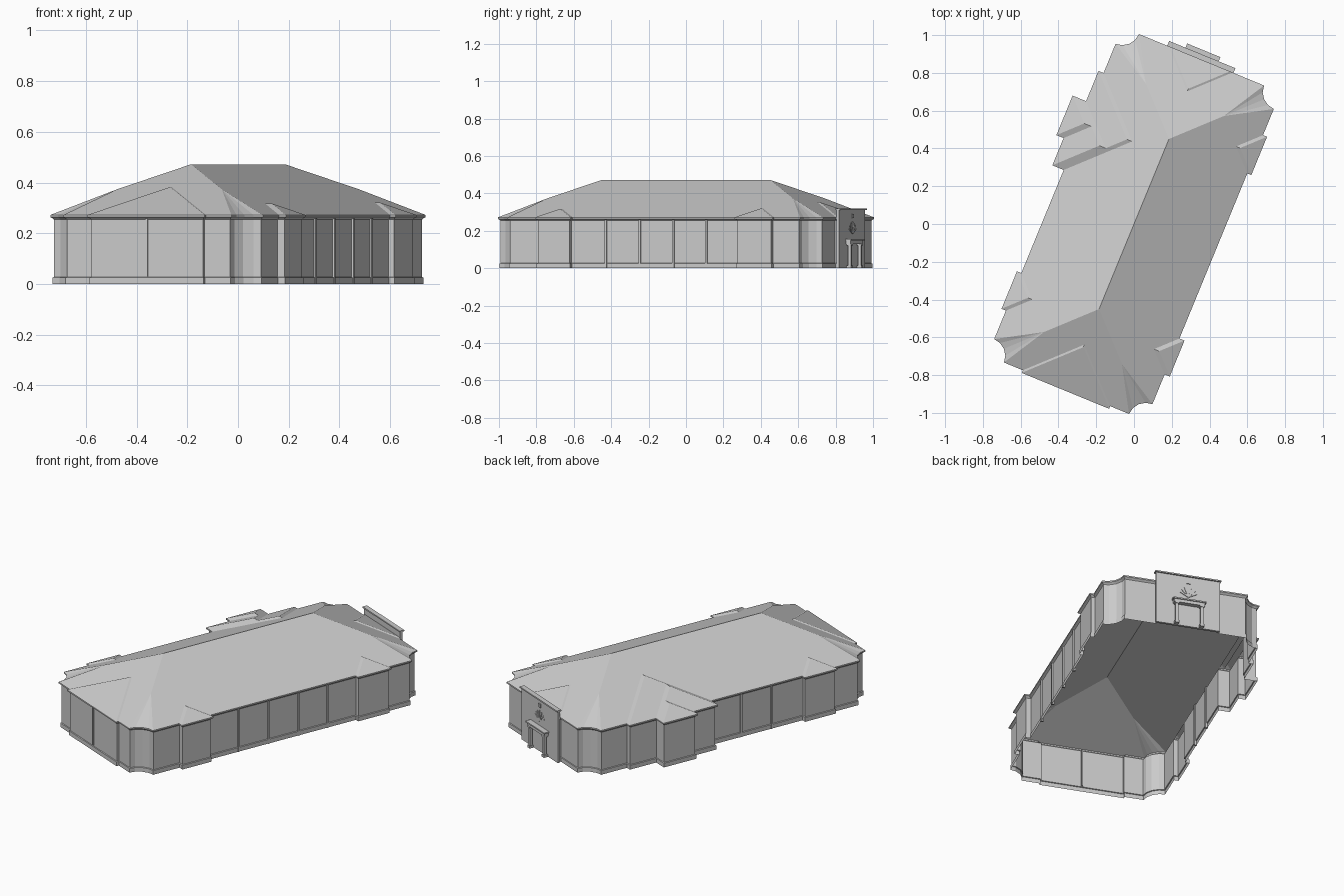
import bpy, math
from mathutils import Vector

if "Cube" in bpy.data.objects:
    bpy.data.objects.remove(bpy.data.objects["Cube"])

ROT = -math.radians(22.35)          # building is turned on its plot
HU, HV, R = 0.453, 0.94, 0.095      # half width, half length, corner notch radius
EAVE, RIDGE = 0.272, 0.472
K = (RIDGE - EAVE) / HU             # common roof pitch


def mesh(name, verts, faces):
    me = bpy.data.meshes.new(name)
    me.from_pydata([tuple(v) for v in verts], [], faces)
    me.update()
    ob = bpy.data.objects.new(name, me)
    ob.rotation_euler.z = ROT
    bpy.context.collection.objects.link(ob)
    return ob


def box(name, u, v, z, tilt=0.0):
    """Box from ranges; tilt turns it about the v axis through its bottom centre."""
    cu = sum(u) / 2
    c, s = math.cos(tilt), math.sin(tilt)
    vs = []
    for a in u:
        for b in v:
            for d in z:
                du, dz = a - cu, d - z[0]
                vs.append((cu + du * c + dz * s, b, z[0] - du * s + dz * c))
    return mesh(name, vs, [(0, 1, 3, 2), (4, 6, 7, 5), (0, 4, 5, 1),
                           (2, 3, 7, 6), (0, 2, 6, 4), (1, 5, 7, 3)])


def side(s, t, d):
    return {'E': (d, t), 'W': (-d, t), 'N': (t, d), 'S': (t, -d)}[s]


def arc(su, sv, start, n=4):
    """Concave quarter circle cut out of one building corner."""
    out = []
    for i in range(n + 1):
        a = math.radians(start - 90 * i / n)
        out.append((su * HU + R * math.cos(a), sv * HV + R * math.sin(a)))
    return out


def bay_roof(name, s, a, b, front, base):
    """Small hip roof dying into the roof plane behind it along two valleys."""
    m, h = (a + b) / 2, (b - a) / 2
    pts = [(a, front, 0), (b, front, 0), (m, front - h, h),
           (a, base, 0), (b, base, 0), (m, base - h, h)]
    vs = [(*side(s, t, d), EAVE + K * z) for t, d, z in pts]
    f = [(0, 1, 2), (1, 4, 5, 2), (3, 0, 2, 5)]
    if s in 'WN':
        f = [tuple(reversed(q)) for q in f]
    # keep all slopes facing up
    fixed = []
    for q in f:
        p = [Vector(vs[i]) for i in q]
        up = (p[1] - p[0]).cross(p[2] - p[0]).z
        fixed.append(q if up > 0 else tuple(reversed(q)))
    mesh(name, vs, fixed)


# bays: name, side, from, to, front, plane behind
bays = [("east_north_bay", 'E', 0.476, 0.695, 0.476, HU),
        ("east_south_bay", 'E', -0.675, -0.469, 0.482, HU),
        ("west_south_bay", 'W', -0.682, -0.467, 0.478, HU),
        ("west_wide_bay", 'W', 0.123, 0.678, 0.482, HU),
        ("west_middle_bay", 'W', 0.123, 0.505, 0.518, 0.482),
        ("west_inner_bay", 'W', 0.279, 0.505, 0.559, 0.518),
        ("south_bay", 'S', -0.25, 0.25, 0.955, HV),
        ("entrance_bay", 'N', -0.19, 0.177, 0.955, HV)]
for b in bays:
    bay_roof(b[0] + "_roof", *b[1:])

# eave outline, counter-clockwise from the south-east corner
def bump(s, a, b, front, base):
    p = [side(s, a, base), side(s, a, front), side(s, b, front), side(s, b, base)]
    return p if s in 'ES' else p[::-1]

arcs = {'SE': arc(1, -1, 180), 'NE': arc(1, 1, -90),
        'NW': arc(-1, 1, 0), 'SW': arc(-1, -1, 90)}
outline = arcs['SE'] + bump(*bays[1][1:]) + bump(*bays[0][1:]) + arcs['NE']
outline += bump(*bays[7][1:]) + arcs['NW']
outline += [(-HU, 0.678), (-0.482, 0.678), (-0.482, 0.505), (-0.559, 0.505),
            (-0.559, 0.279), (-0.518, 0.279), (-0.518, 0.123), (-HU, 0.123)]
outline += bump(*bays[2][1:]) + arcs['SW'] + bump(*bays[6][1:])


def inset(poly, d):
    out, n = [], len(poly)
    for i in range(n):
        p0, p, p1 = (Vector(poly[(i + k) % n]) for k in (-1, 0, 1))
        e0, e1 = (p - p0).normalized(), (p1 - p).normalized()
        n0, n1 = Vector((-e0.y, e0.x)), Vector((-e1.y, e1.x))
        out.append(p + (n0 + n1) * d / (1 + n0.dot(n1)))
    return out


# outer walls with plinth, cove and fascia swept round the outline
profile = [(0.007, 0), (0.007, 0.025), (0.012, 0.027), (0.012, 0.254),
           (0.008, 0.258), (0.0, 0.264), (0.0, EAVE)]
n = len(outline)
verts, faces = [], []
for d, z in profile:
    verts += [(p.x, p.y, z) for p in inset(outline, d)]
for r in range(len(profile) - 1):
    for i in range(n):
        j = (i + 1) % n
        faces.append((r * n + i, r * n + j, (r + 1) * n + j, (r + 1) * n + i))
mesh("outer_walls", verts, faces)

# main hip roof with fanned corners
F = 0.23
verts = [(0, -(HV - HU), RIDGE), (0, HV - HU, RIDGE)]
faces, hip, ends = [], {}, {}
for key, pts in arcs.items():
    sv, su = (1 if key[0] == 'N' else -1), (1 if key[1] == 'E' else -1)
    hip[key] = len(verts)
    verts.append((su * (HU - F), sv * (HV - F), EAVE + K * F))
    first = len(verts)
    verts += [(u, v, EAVE) for u, v in pts]
    ends[key] = (first, first + len(pts) - 1)
    faces += [(hip[key], first + i, first + i + 1) for i in range(len(pts) - 1)]
for a, b, tops in (('SE', 'NE', (1, 0)), ('NE', 'NW', (1,)),
                   ('NW', 'SW', (0, 1)), ('SW', 'SE', (0,))):
    faces.append((hip[a], ends[a][1], ends[b][0], hip[b]) + tops)
mesh("main_roof", verts, faces)

# slim wall pilasters on the long sides and the south end
for i, v in enumerate((-0.28, -0.085, 0.11, 0.30)):
    box(f"east_pilaster_{i}", (HU - 0.02, HU - 0.004), (v - 0.006, v + 0.006), (0, 0.258))
for i, v in enumerate((-0.275, -0.075)):
    box(f"west_pilaster_{i}", (-HU + 0.004, -HU + 0.02), (v - 0.006, v + 0.006), (0, 0.258))
box("south_pilaster", (-0.004, 0.004), (-0.948, -0.935), (0.03, 0.258))

# entrance parapet with cornice
U0, U1, C = -0.19, 0.177, -0.008
box("entrance_parapet", (U0, U1), (0.943, 0.958), (0, 0.314))
box("parapet_cornice", (U0 - 0.006, U1 + 0.006), (0.938, 0.967), (0.312, 0.32))

# entrance portico
for s in (-1, 1):
    c = C + s * 0.072
    box("portico_column", (c - 0.008, c + 0.008), (0.965, 0.982), (0.01, 0.135))
    box("portico_column_base", (c - 0.012, c + 0.012), (0.96, 0.986), (0, 0.014))
    box("portico_column_cap", (c - 0.012, c + 0.012), (0.96, 0.986), (0.122, 0.132))
box("portico_beam", (C - 0.088, C + 0.088), (0.955, 0.985), (0.13, 0.148))
box("portico_top", (C - 0.095, C + 0.095), (0.955, 0.991), (0.148, 0.156))

# fan-shaped wall ornament above the portico
for i in range(-3, 4):
    box(f"ornament_blade_{i + 3}", (C - 0.003, C + 0.003), (0.957, 0.962),
        (0.185, 0.25 - 0.004 * abs(i)), tilt=i * 0.36)
box("ornament_tile", (C - 0.011, C + 0.011), (0.957, 0.963), (0.268, 0.29))
